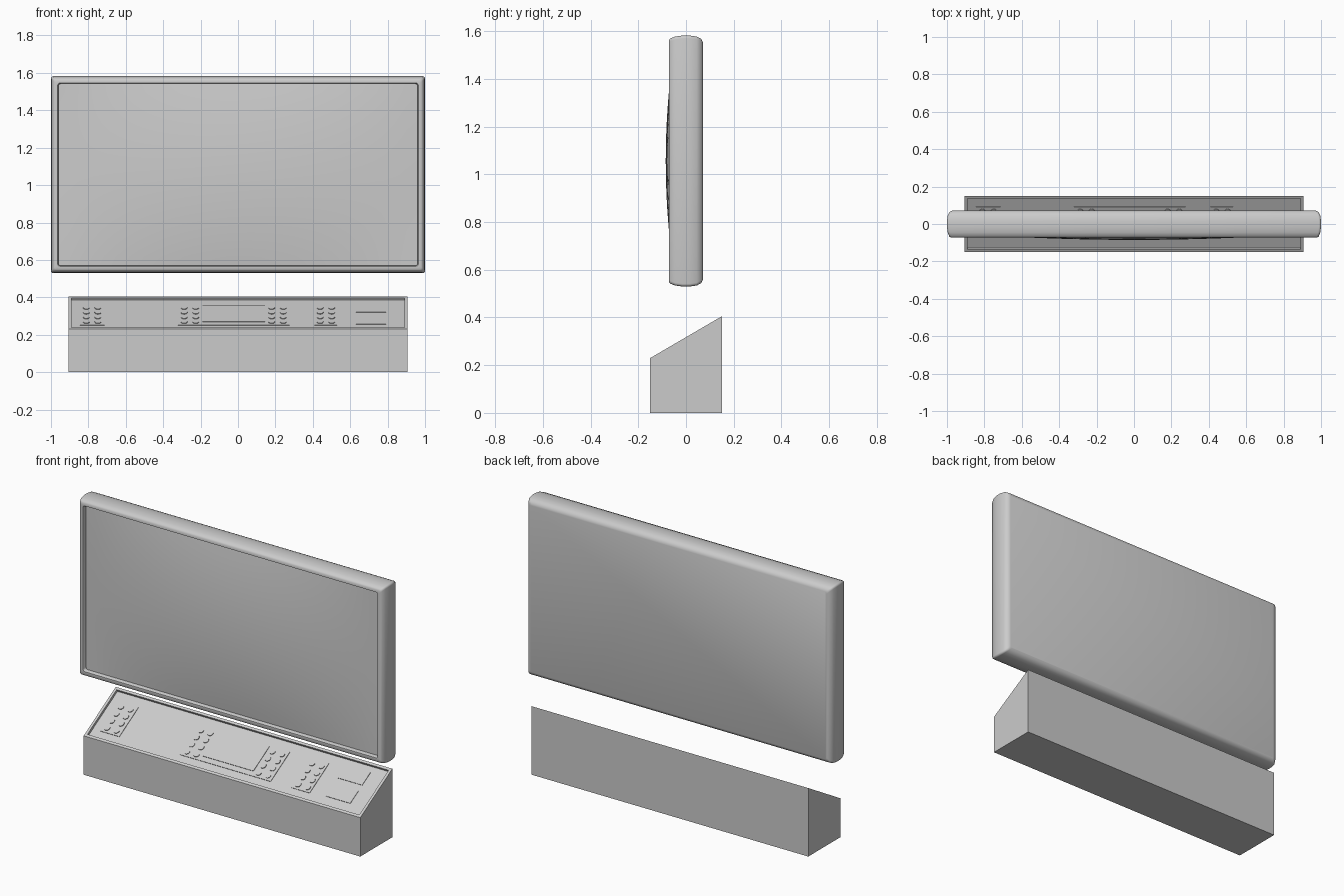
import bpy, bmesh, math
from mathutils import Matrix, Vector

cube = bpy.data.objects.get("Cube")
if cube:
    bpy.data.objects.remove(cube, do_unlink=True)

grey = bpy.data.materials.new("plain_grey")
grey.use_nodes = True
COLOUR = (0.6, 0.6, 0.6, 1)
grey.diffuse_color = COLOUR
grey.node_tree.nodes["Principled BSDF"].inputs["Base Color"].default_value = COLOUR


def finish(name, bm, smooth=False, fix_normals=True):
    if fix_normals:
        bmesh.ops.recalc_face_normals(bm, faces=bm.faces)
    mesh = bpy.data.meshes.new(name)
    bm.to_mesh(mesh)
    bm.free()
    mesh.materials.append(grey)
    obj = bpy.data.objects.new(name, mesh)
    bpy.context.collection.objects.link(obj)
    if smooth:
        bpy.ops.object.select_all(action='DESELECT')
        obj.select_set(True)
        bpy.context.view_layer.objects.active = obj
        bpy.ops.object.shade_smooth_by_angle(angle=math.radians(40))
    return obj


# Screen housing: rounded rectangles lofted from inner rim to back
MID_Z, HALF_H = 1.056, 0.526


def rounded_rect(bm, inset, y, radius=0.012, steps=4):
    verts = []
    for corner, (sx, sz) in enumerate([(1, 1), (-1, 1), (-1, -1), (1, -1)]):
        cx, cz = sx * (1 - inset - radius), sz * (HALF_H - inset - radius)
        for i in range(steps + 1):
            a = math.pi / 2 * (corner + i / steps)
            verts.append(bm.verts.new((cx + radius * math.cos(a), y,
                                       MID_Z + cz + radius * math.sin(a))))
    return verts


bm = bmesh.new()
profile = [(0.04, -0.04), (0.04, -0.064), (0.036, -0.071), (0.02, -0.072),
           (0.012, -0.066), (0.004, -0.045), (0, -0.015), (0, 0.015),
           (0.004, 0.045), (0.014, 0.064), (0.03, 0.072)]
rings = [rounded_rect(bm, *p) for p in profile]
for a, b in zip(rings, rings[1:]):
    for i in range(len(a)):
        j = (i + 1) % len(a)
        bm.faces.new((a[i], a[j], b[j], b[i]))
bm.faces.new(rings[0])
bm.faces.new(rings[-1])
finish("screen_housing", bm, smooth=True)

# Bulging screen glass
bm = bmesh.new()
bmesh.ops.create_grid(bm, x_segments=32, y_segments=20, size=1)
for v in bm.verts:
    u, w = v.co.x, v.co.y
    v.co = (0.96 * u, -0.0475 - 0.0375 * (1 - u * u) * (1 - w * w),
            MID_Z + 0.487 * w)
finish("screen_glass", bm, smooth=True, fix_normals=False)

# Console: wedge with a recessed sloping panel
LOW, HIGH, HALF_X, HALF_Y = 0.23, 0.405, 0.905, 0.15
bm = bmesh.new()
bmesh.ops.create_cube(bm, size=1)
for v in bm.verts:
    top = HIGH if v.co.y > 0 else LOW
    v.co = (2 * HALF_X * v.co.x, 2 * HALF_Y * v.co.y, top if v.co.z > 0 else 0)
slope = max(bm.faces, key=lambda f: f.normal.z if f.normal.z else f.calc_center_median().z)
slope = max(bm.faces, key=lambda f: f.calc_center_median().z)
bm.normal_update()
normal = slope.normal.copy()
bmesh.ops.inset_individual(bm, faces=[slope], thickness=0.022)
floor = bmesh.ops.extrude_discrete_faces(bm, faces=[slope])["faces"][0]
bmesh.ops.translate(bm, verts=floor.verts, vec=-0.0145 * normal)
finish("console", bm)

# Panel frame: x across, y up the slope, z out of the panel
tilt = math.atan2(HIGH - LOW, 2 * HALF_Y)
panel = (Matrix.Translation(Vector((0, 0, (LOW + HIGH) / 2)) - 0.0145 * normal)
         @ Matrix.Rotation(tilt, 4, 'X'))


def plate(name, x0, x1, s0, s1, base=0.0, thick=0.003):
    bm = bmesh.new()
    bmesh.ops.create_cube(bm, size=1)
    for v in bm.verts:
        v.co = ((x0 + x1) / 2 + v.co.x * (x1 - x0), (s0 + s1) / 2 + v.co.y * (s1 - s0),
                base + (v.co.z + 0.5) * thick)
    bm.transform(panel)
    finish(name, bm)


def buttons(name, x):
    bm = bmesh.new()
    for col in (-0.031, 0.031):
        for row in range(4):
            place = Matrix.Translation((x + col, -0.08 + 0.05 * row, 0.0045))
            bmesh.ops.create_cone(bm, cap_ends=True, segments=16, radius1=0.017,
                                  radius2=0.017, depth=0.005, matrix=panel @ place)
    finish(name, bm, smooth=True)


# Keypads, central display and side plates
plate("right_keypad", -0.845, -0.715, -0.109, 0.099)
plate("central_base", -0.32, 0.275, -0.109, 0.099)
plate("central_display", -0.19, 0.145, -0.079, 0.093, base=0.003)
plate("left_keypad", 0.41, 0.53, -0.109, 0.099)
plate("upper_side_plate", 0.63, 0.79, 0.03, 0.119)
plate("lower_side_plate", 0.63, 0.79, -0.099, -0.01)
for name, x in [("right_buttons", -0.78), ("central_right_buttons", -0.257),
                ("central_left_buttons", 0.211), ("left_buttons", 0.47)]:
    buttons(name, x)
